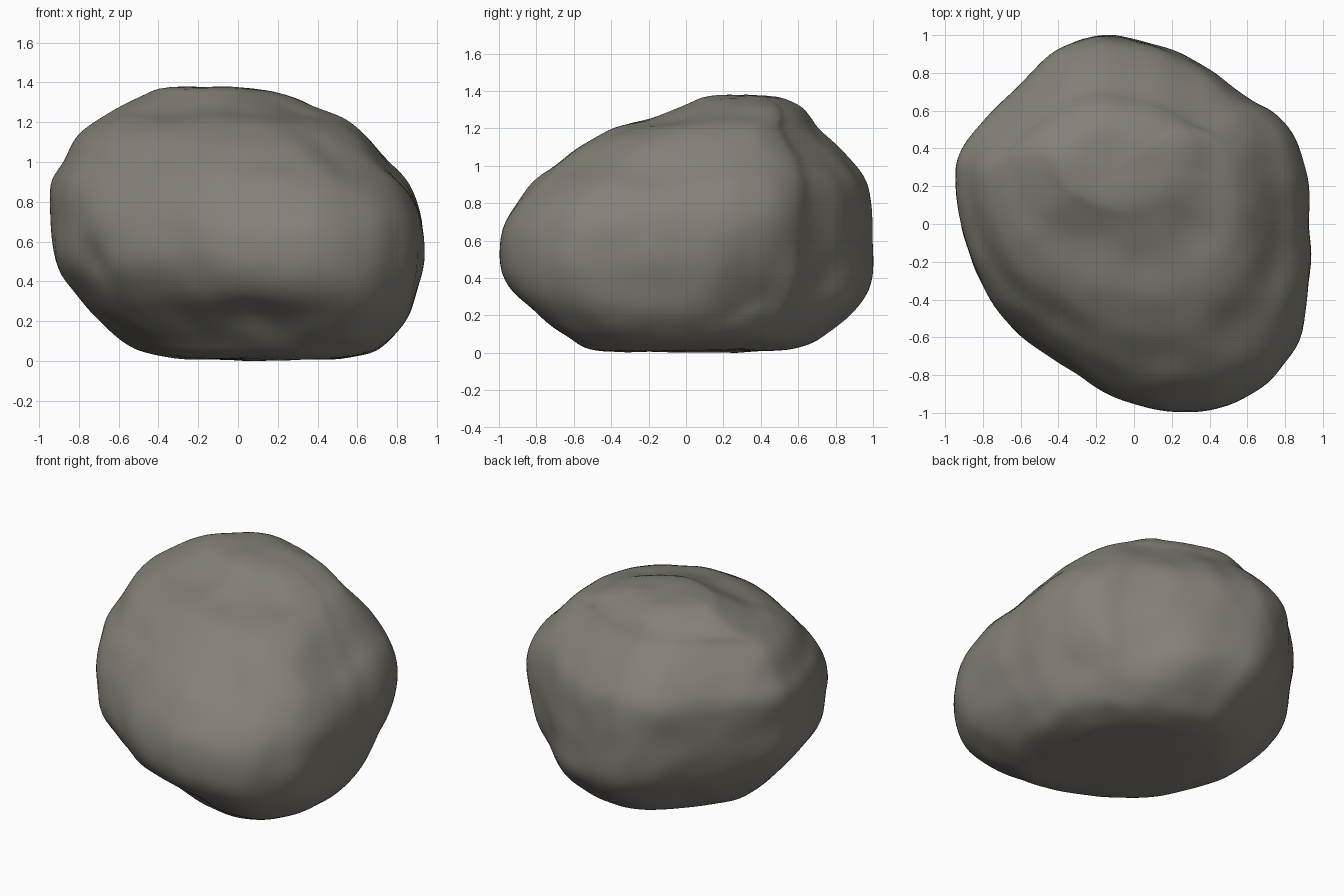
import bpy
import bmesh
import math
from mathutils import Vector, noise

STEPS_AROUND = 6   # subdivisions between outline points
STEPS_UP = 5       # subdivisions between height layers

# Plan outline of the boulder, counter-clockwise from its right side
OUTLINE = [
    (.925, 0), (.92, .2), (.87, .42), (.75, .585), (.6, .67), (.4, .82),
    (.2, .92), (-.03, .985), (-.2, 1), (-.4, .92), (-.6, .73), (-.78, .54),
    (-.9, .36), (-.94, .2), (-.9, -.08), (-.8, -.35), (-.65, -.56),
    (-.4, -.74), (-.2, -.87), (0, -.96), (.2, -1), (.4, -.99),
    (.58, -.92), (.75, -.78), (.88, -.57), (.93, -.2),
]

# Height layers: z, then the x range and the y range at that height
LAYERS = [
    (.01, -.3, .5, -.44, .52), (.04, -.47, .67, -.54, .66),
    (.1, -.58, .77, -.62, .76), (.2, -.7, .85, -.76, .88),
    (.33, -.81, .9, -.93, .98), (.5, -.92, .935, -1, 1),
    (.7, -.945, .935, -.965, .995), (.88, -.945, .87, -.84, .98),
    (1, -.88, .77, -.71, .91), (1.12, -.81, .66, -.55, .79),
    (1.2, -.72, .56, -.38, .71), (1.25, -.64, .46, -.18, .67),
    (1.31, -.52, .32, -.04, .61), (1.36, -.41, .16, .08, .5),
]

# Hollows: centre, radius, depth (negative depth swells outward)
HOLLOWS = [
    ((-.75, -.42, .5), .16, .04), ((.5, .78, .38), .2, .03),
    ((.1, -.75, .25), .22, .03), ((.3, 0, 1.25), .3, .03),
    ((.82, .42, .22), .4, .1), ((.6, -.62, .2), .4, -.05),
    ((.55, -.42, 1), .4, .035), ((.8, -.1, .92), .3, .03),
]


def curve_point(a, b, c, d, t):
    """Smooth interpolation from b to c."""
    return tuple(
        q + .5 * t * (r - p + t * (2 * p - 5 * q + 4 * r - s + t * (3 * (q - r) + s - p)))
        for p, q, r, s in zip(a, b, c, d))


def smooth_points(points, steps, closed):
    """Resample a list of points along a smooth curve."""
    n = len(points)

    def pick(i):
        return points[i % n] if closed else points[max(0, min(n - 1, i))]

    spans = n if closed else n - 1
    result = [
        curve_point(pick(i - 1), pick(i), pick(i + 1), pick(i + 2), k / steps)
        for i in range(spans) for k in range(steps)]
    if not closed:
        result.append(points[-1])
    return result


def remap(values, low, high):
    """Spread values over the range from low to high."""
    least, most = min(values), max(values)
    return [low + (high - low) * (v - least) / (most - least) for v in values]


def section(outline, layer):
    """Cross-section of the boulder at one height."""
    z, left, right, front, back = layer
    xs = remap([x for x, y in outline], left, right)
    ys = remap([y for x, y in outline], front, back)
    return [Vector((x, y, z)) for x, y in zip(xs, ys)]


def weather(co, normal):
    """Push a surface point in or out for hollows and small lumps."""
    shift = .01 * noise.noise(co * 5)
    for centre, radius, depth in HOLLOWS:
        distance = (co - Vector(centre)).length / radius
        shift -= depth * math.exp(-2 * distance ** 2)
    return co + normal * shift


def cap_rings(ring, height):
    """Shrinking rings that close an end, and its middle point."""
    centre = sum(ring, Vector()) / len(ring)
    centre.z = height
    rings = []
    for k in (.75, .5, .25):
        new_ring = [centre.lerp(co, k) for co in ring]
        for co, edge in zip(new_ring, ring):
            co.z = height + (edge.z - height) * k * k
        rings.append(new_ring)
    return rings, centre


def make_material(name, colour):
    mat = bpy.data.materials.new(name)
    mat.use_nodes = True
    mat.diffuse_color = colour
    mat.node_tree.nodes["Principled BSDF"].inputs["Base Color"].default_value = colour
    return mat


def build_boulder():
    bm = bmesh.new()
    outline = smooth_points(OUTLINE, STEPS_AROUND, True)
    layers = smooth_points(LAYERS, STEPS_UP, False)
    rings = [section(outline, layer) for layer in layers]

    # Underside and crown
    under, bottom_co = cap_rings(rings[0], 0)
    crown, top_co = cap_rings(rings[-1], 1.38)
    rings = [[bm.verts.new(co) for co in ring] for ring in under[::-1] + rings + crown]
    bottom, top = bm.verts.new(bottom_co), bm.verts.new(top_co)

    # Skin
    count = len(outline)
    for i in range(count):
        j = (i + 1) % count
        for lower, upper in zip(rings, rings[1:]):
            bm.faces.new((lower[i], lower[j], upper[j], upper[i]))
        bm.faces.new((rings[0][j], rings[0][i], bottom))
        bm.faces.new((rings[-1][i], rings[-1][j], top))

    # Soften the ribs, then weather the surface and rest it on the ground
    for _ in range(2):
        bmesh.ops.smooth_vert(bm, verts=bm.verts, factor=.5,
                              use_axis_x=True, use_axis_y=True, use_axis_z=True)
    bm.normal_update()
    moved = [weather(v.co, v.normal) for v in bm.verts]
    lowest = min(co.z for co in moved)
    for v, co in zip(bm.verts, moved):
        v.co = co - Vector((0, 0, lowest))

    mesh = bpy.data.meshes.new("boulder")
    bm.to_mesh(mesh)
    bm.free()
    boulder = bpy.data.objects.new("boulder", mesh)
    bpy.context.collection.objects.link(boulder)
    mesh.materials.append(make_material("grey brown stone", (.235, .22, .185, 1)))
    bpy.context.view_layer.objects.active = boulder
    boulder.select_set(True)
    bpy.ops.object.shade_smooth_by_angle(angle=math.radians(50))


default_cube = bpy.data.objects.get("Cube")
if default_cube:
    bpy.data.objects.remove(default_cube)
build_boulder()
